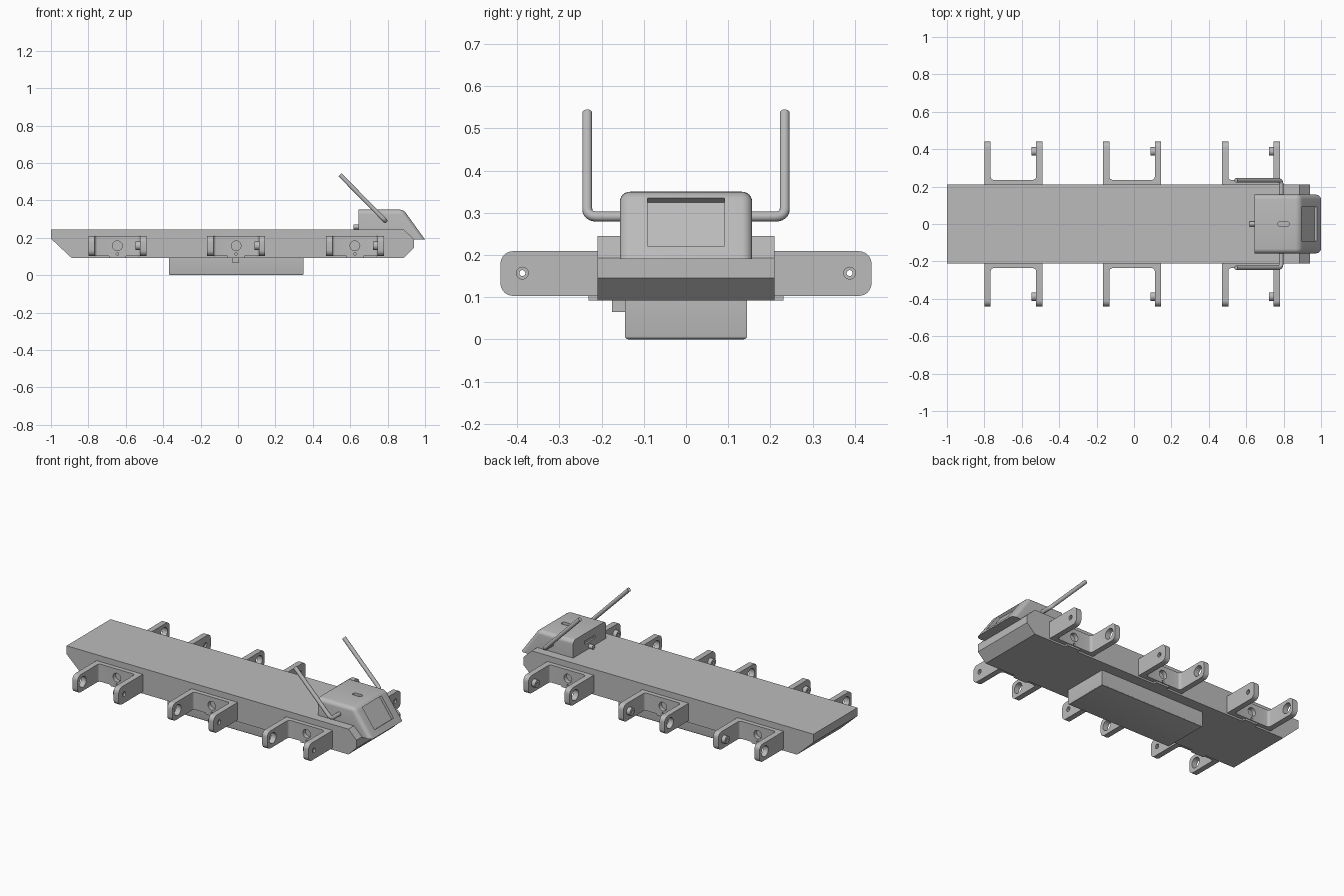
import bpy, bmesh, math
from mathutils import Matrix, Vector

default = bpy.data.objects.get("Cube")
if default:
    bpy.data.objects.remove(default, do_unlink=True)

# One plain grey for everything
grey = bpy.data.materials.new("plain grey")
grey.use_nodes = True
COLOR = (0.5, 0.5, 0.5, 1)
grey.diffuse_color = COLOR
grey.node_tree.nodes["Principled BSDF"].inputs["Base Color"].default_value = COLOR


def add(name, bm):
    bmesh.ops.recalc_face_normals(bm, faces=bm.faces)
    mesh = bpy.data.meshes.new(name)
    bm.to_mesh(mesh)
    bm.free()
    mesh.materials.append(grey)
    ob = bpy.data.objects.new(name, mesh)
    bpy.context.collection.objects.link(ob)
    return ob


def prism(points, offset):
    """Extrude a flat outline along an offset vector."""
    bm = bmesh.new()
    face = bm.faces.new([bm.verts.new(p) for p in points])
    new = bmesh.ops.extrude_face_region(bm, geom=[face])["geom"]
    verts = [v for v in new if isinstance(v, bmesh.types.BMVert)]
    bmesh.ops.translate(bm, verts=verts, vec=offset)
    bmesh.ops.recalc_face_normals(bm, faces=bm.faces)
    return bm


def side_prism(profile, half):
    return prism([(x, -half, z) for x, z in profile], (0, 2 * half, 0))


def box(x, y, z):
    return prism([(x[0], y[0], z[0]), (x[1], y[0], z[0]),
                  (x[1], y[1], z[0]), (x[0], y[1], z[0])], (0, 0, z[1] - z[0]))


def cylinder(center, axis, radius, depth):
    bm = bmesh.new()
    turn = Vector((0, 0, 1)).rotation_difference(Vector(axis)).to_matrix().to_4x4()
    bmesh.ops.create_cone(bm, cap_ends=True, segments=32, radius1=radius, radius2=radius,
                          depth=depth, matrix=Matrix.Translation(center) @ turn)
    return bm


def bevel(bm, rule, width, segments=5):
    edges = [e for e in bm.edges if rule(e.verts[0].co, e.verts[1].co)]
    bmesh.ops.bevel(bm, geom=edges, offset=width, segments=segments, profile=0.5, affect='EDGES')


def combine(ob, bm, operation='DIFFERENCE'):
    """Cut or join a helper shape, then drop the helper."""
    helper = add("helper", bm)
    helper.hide_render = True
    mod = ob.modifiers.new("combine", 'BOOLEAN')
    mod.operation, mod.solver, mod.object = operation, 'EXACT', helper
    bpy.context.view_layer.objects.active = ob
    bpy.ops.object.modifier_apply(modifier=mod.name)
    bpy.data.objects.remove(helper, do_unlink=True)


def smooth(ob):
    bpy.ops.object.select_all(action='DESELECT')
    ob.select_set(True)
    bpy.context.view_layer.objects.active = ob
    bpy.ops.object.shade_smooth_by_angle(angle=math.radians(30))


X, Y = (1, 0, 0), (0, 1, 0)

# Long chassis with chamfered ends
add("chassis", side_prism([(-1, .245), (-1, .195), (-.89, .092), (.885, .092),
                           (.94, .145), (.94, .193), (.885, .245)], .21))

# Battery box below, with its small connector
bm = box((-.37, .35), (-.145, .145), (0, .095))
bevel(bm, lambda a, b: a.z < .01 and b.z < .01, .008, 3)
smooth(add("battery_box", bm))
add("battery_connector", box((-.03, .005), (-.175, -.14), (.065, .095)))

# Leg bracket: U-shaped plate with rounded arms and bored holes
H, ARM, WALL, TIP, MID = .155, .034, .236, .44, .157
outline = [(-H, .205), (H, .205), (H, TIP), (H - ARM, TIP),
           (H - ARM, WALL), (ARM - H, WALL), (ARM - H, TIP), (-H, TIP)]
bm = prism([(x, y, .103) for x, y in outline], (0, 0, .106))
bevel(bm, lambda a, b: abs(a.z - b.z) > .05 and abs(a.y - WALL) < .001, .016, 4)
bevel(bm, lambda a, b: min(a.y, b.y) > TIP - .001 and abs(a.x - b.x) > .02, .03, 6)
bracket = add("leg_bracket", bm)
combine(bracket, cylinder((H - ARM - .009, .388, MID), X, .023, .03), 'UNION')
combine(bracket, box((-.045, .045), (.205, .231), (.092, .11)), 'UNION')
for center, axis, radius, depth in [
        ((-H, .388, MID), X, .032, .1),
        ((H, .388, MID), X, .007, .2),
        ((H, .388, MID), X, .014, .02),
        ((0, .225, MID), Y, .026, .028),
        ((0, .225, .113), Y, .007, .028)]:
    combine(bracket, cylinder(center, axis, radius, depth))
smooth(bracket)

# Three brackets per side, mirrored across the chassis
for place, x in (("rear", -.645), ("middle", -.01), ("front", .625)):
    ob = bracket if place == "rear" else bracket.copy()
    if ob is not bracket:
        bpy.context.collection.objects.link(ob)
    ob.name = place + "_leg_brackets"
    ob.location.x = x
    mirror = ob.modifiers.new("mirror", 'MIRROR')
    mirror.use_axis = (False, True, False)
    mirror.use_mirror_merge = False

# Head housing with a sloping, rounded face
bm = side_prism([(.645, .24), (.645, .35), (.885, .35), (1, .19), (.935, .19), (.885, .24)], .157)


def on_shell(p):
    return p.z > .345 or p.x > .99


bevel(bm, lambda a, b: on_shell(a) and on_shell(b) and
      (abs(a.y - b.y) < .01 or (.88 < a.x < .89 and .88 < b.x < .89)), .024, 6)
head = add("head", bm)

# Recessed screen, top slot and rear port
tilt = math.atan2(.115, .16)
bm = box((-.017, .05), (-.091, .091), (-.07, .07))
bmesh.ops.transform(bm, verts=bm.verts,
                    matrix=Matrix.Translation((.937, 0, .278)) @ Matrix.Rotation(-tilt, 4, 'Y'))
combine(head, bm)
bm = box((.77, .83), (-.014, .014), (.335, .37))
bevel(bm, lambda a, b: abs(a.z - b.z) > .02, .012, 4)
combine(head, bm)
combine(head, box((.63, .655), (-.05, .05), (.285, .305)))
smooth(head)
smooth(add("rear_knob", cylinder((.635, 0, .258), X, .013, .034)))

# Antennas: bent rods leaving each side of the head
for name, side in (("left_antenna", 1), ("right_antenna", -1)):
    bend = Vector((.787, side * .234, .291))
    start = Vector((.787, side * .15, .291))
    end = Vector((.545, side * .234, .537))
    near = bend + (start - bend).normalized() * .025
    far = bend + (end - bend).normalized() * .025
    path = [start] + [near * (1 - t) ** 2 + bend * 2 * t * (1 - t) + far * t * t
                      for t in (i / 6 for i in range(7))] + [end]
    curve = bpy.data.curves.new(name, 'CURVE')
    curve.dimensions = '3D'
    curve.bevel_depth = .012
    curve.bevel_resolution = 4
    curve.use_fill_caps = True
    spline = curve.splines.new('POLY')
    spline.points.add(len(path) - 1)
    for point, co in zip(spline.points, path):
        point.co = (*co, 1)
    spline.use_smooth = True
    curve.materials.append(grey)
    rod = bpy.data.objects.new(name, curve)
    bpy.context.collection.objects.link(rod)
